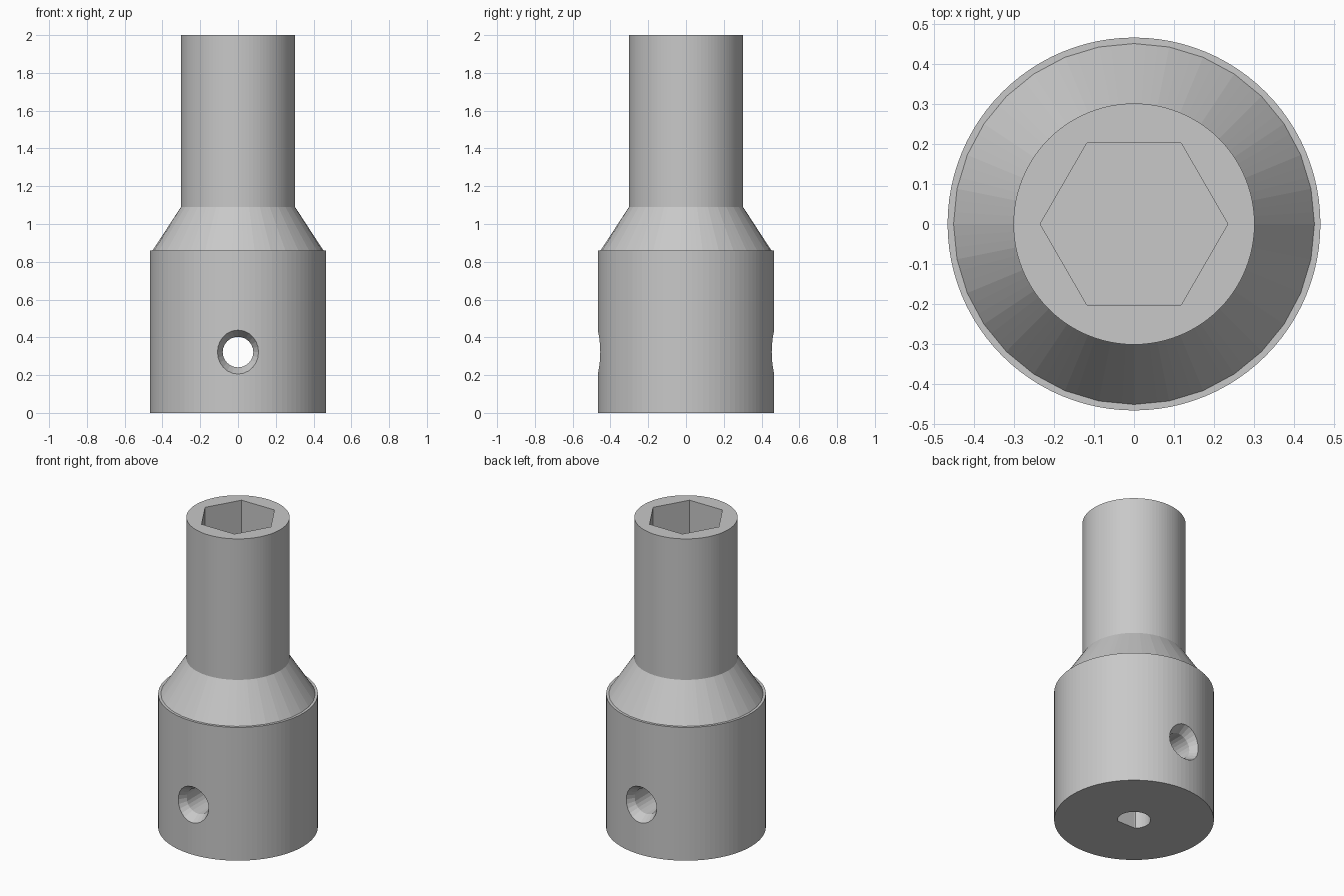
import bpy, bmesh, math
from mathutils import Matrix

cube = bpy.data.objects.get("Cube")
if cube:
    bpy.data.objects.remove(cube, do_unlink=True)

steel = bpy.data.materials.new("grey_metal")
steel.use_nodes = True
grey = (0.58, 0.58, 0.58, 1)
steel.diffuse_color = grey
steel.node_tree.nodes["Principled BSDF"].inputs["Base Color"].default_value = grey


def circle(a, r):
    return r * math.cos(a), r * math.sin(a)


def faceted(a, r, n=32):
    """Point on an n-sided polygon of corner radius r."""
    step = 2 * math.pi / n
    return circle(a, r * math.cos(step / 2) / math.cos(a % step - step / 2))


def flat_sided(a, r):
    """Round outline with one flat towards the front."""
    x, y = circle(a, r)
    return x, max(y, -0.07)


def stack(name, rings, sides, matrix=Matrix()):
    """Closed solid from rings of (outline, radius, height)."""
    bm = bmesh.new()
    loops = []
    for outline, r, z in rings:
        points = [outline(2 * math.pi * i / sides, r) for i in range(sides)]
        loops.append([bm.verts.new((x, y, z)) for x, y in points])
    for low, high in zip(loops, loops[1:]):
        for i in range(sides):
            j = (i + 1) % sides
            bm.faces.new((low[i], low[j], high[j], high[i]))
    bm.faces.new(loops[0][::-1])
    bm.faces.new(loops[-1])
    bm.transform(matrix)
    bmesh.ops.recalc_face_normals(bm, faces=bm.faces)
    mesh = bpy.data.meshes.new(name)
    bm.to_mesh(mesh)
    bm.free()
    mesh.materials.append(steel)
    obj = bpy.data.objects.new(name, mesh)
    bpy.context.collection.objects.link(obj)
    return obj


# Wide base, faceted shoulder and narrow neck
body = stack("socket_body", [
    (circle, 0.467, 0), (circle, 0.467, 0.86),
    (faceted, 0.452, 0.86), (circle, 0.302, 1.09), (circle, 0.302, 2)], 96)

# Hexagonal pocket, flat-sided shaft bore, countersunk cross hole
cutters = [
    stack("hex_pocket", [(circle, 0.235, 1.15), (circle, 0.235, 2.1)], 6),
    stack("shaft_bore", [(flat_sided, 0.097, -0.1), (flat_sided, 0.097, 0.8)], 48),
    stack("cross_hole", [(circle, 0.136, -0.5), (circle, 0.081, -0.407),
                         (circle, 0.081, 0.407), (circle, 0.136, 0.5)], 24,
          Matrix.Translation((0, 0, 0.322)) @ Matrix.Rotation(math.pi / 2, 4, "X")),
]

# Cut each opening, then drop its cutter
bpy.context.view_layer.objects.active = body
for cutter in cutters:
    cutter.hide_render = True
    cut = body.modifiers.new(cutter.name, "BOOLEAN")
    cut.operation = "DIFFERENCE"
    cut.solver = "EXACT"
    cut.object = cutter
    bpy.ops.object.modifier_apply(modifier=cut.name)
    bpy.data.objects.remove(cutter, do_unlink=True)
